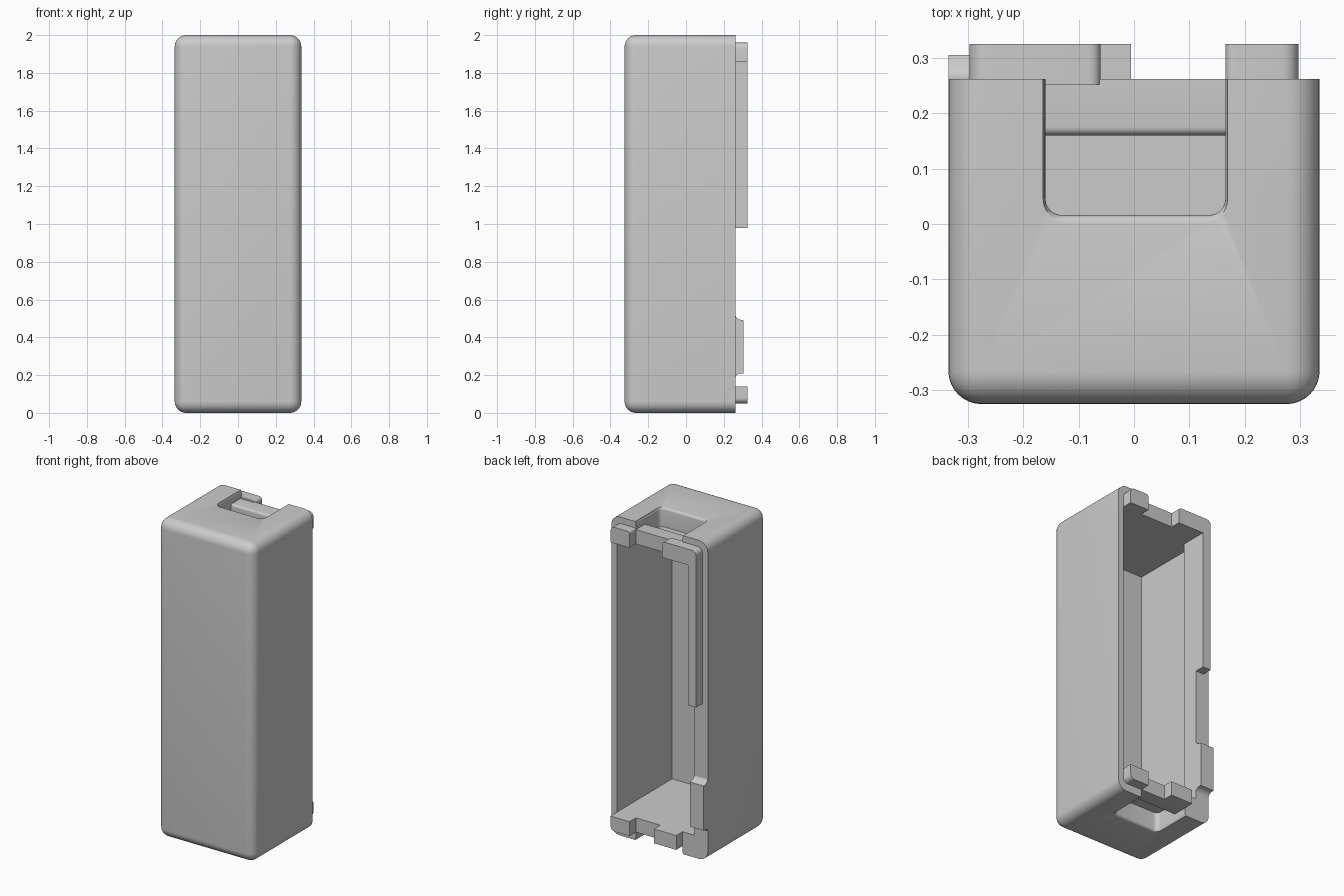
import bpy, bmesh, math
from mathutils import Vector

old = bpy.data.objects.get("Cube")
if old:
    bpy.data.objects.remove(old, do_unlink=True)

GREY = (0.6, 0.6, 0.6, 1)
grey = bpy.data.materials.new("plain_grey")
grey.use_nodes = True
grey.diffuse_color = GREY
grey.node_tree.nodes["Principled BSDF"].inputs["Base Color"].default_value = GREY

HX, FRONT, BACK, TALL = 0.335, -0.325, 0.262, 2.0
INNER, WALL = 0.297, 0.14        # cavity half width, end wall thickness
SLOT_L, SLOT_R = -0.16, 0.165
TAB_BACK = 0.325


def finish(bm, name, smooth=True):
    bmesh.ops.recalc_face_normals(bm, faces=bm.faces)
    mesh = bpy.data.meshes.new(name)
    bm.to_mesh(mesh)
    bm.free()
    ob = bpy.data.objects.new(name, mesh)
    bpy.context.collection.objects.link(ob)
    mesh.materials.append(grey)
    if smooth:
        shade(ob)
    return ob


def shade(ob):
    bpy.ops.object.select_all(action='DESELECT')
    ob.select_set(True)
    bpy.context.view_layer.objects.active = ob
    bpy.ops.object.shade_smooth_by_angle(angle=math.radians(30))


def prism(name, points, axis, lo, hi, smooth=True):
    """Extrude a 2D outline along an axis."""
    place = {'x': lambda p, t: (t, p[0], p[1]),
             'y': lambda p, t: (p[0], t, p[1]),
             'z': lambda p, t: (p[0], p[1], t)}[axis]
    bm = bmesh.new()
    face = bm.faces.new([bm.verts.new(place(p, lo)) for p in points])
    ext = bmesh.ops.extrude_face_region(bm, geom=[face])
    move = Vector(place((0, 0), hi - lo))
    for v in ext["geom"]:
        if isinstance(v, bmesh.types.BMVert):
            v.co += move
    return finish(bm, name, smooth)


def rounded(x0, x1, y0, y1, radii, steps=6):
    """Rectangle outline; radii run from lower left, anticlockwise."""
    pts = []
    corners = [(x0, y0, 1, 1), (x1, y0, -1, 1), (x1, y1, -1, -1), (x0, y1, 1, -1)]
    for i, ((cx, cy, sx, sy), r) in enumerate(zip(corners, radii)):
        if r == 0:
            pts.append((cx, cy))
            continue
        for k in range(steps + 1):
            a = math.pi * (1 + i / 2 + k / steps / 2)
            pts.append((cx + sx * r + r * math.cos(a), cy + sy * r + r * math.sin(a)))
    return pts


def slot_cutter(flip):
    """Finger recess with a filleted lip, lofted from rounded outlines."""
    r, floor, bm, rings = 0.016, 1.88, bmesh.new(), []
    levels = [(floor, 0)]
    for k in range(6):
        a = math.pi / 2 * k / 5
        levels.append((TALL - r + r * math.sin(a), r * (1 - math.cos(a))))
    levels.append((TALL + 0.05, r))
    for z, grow in levels:
        rr = 0.03 + grow
        side = min(grow, 0.004)
        outline = rounded(SLOT_L - side, SLOT_R + side, 0.016 - grow, 0.35, (rr, rr, 0, 0))
        rings.append([bm.verts.new((x, y, TALL - z if flip else z)) for x, y in outline])
    for a, b in zip(rings, rings[1:]):
        for i in range(len(a)):
            j = (i + 1) % len(a)
            bm.faces.new((a[i], a[j], b[j], b[i]))
    bm.faces.new(rings[0])
    bm.faces.new(rings[-1])
    return finish(bm, "slot_cutter", False)


# Case: block with every edge rounded except those around the open back
bm = bmesh.new()
bmesh.ops.create_cube(bm, size=1)
for v in bm.verts:
    v.co = (v.co.x * 2 * HX, FRONT if v.co.y < 0 else BACK, (v.co.z + 0.5) * TALL)
edges = [e for e in bm.edges if min(v.co.y for v in e.verts) < 0]
bmesh.ops.bevel(bm, geom=edges, offset=0.06, segments=8, profile=0.5, affect='EDGES')
case = finish(bm, "case", False)

# Cavity, with a thick rib left along the right rear edge
cavity = [(-INNER, -0.287), (INNER, -0.287), (INNER, 0.35),
          (-0.24, 0.35), (-0.24, 0.155), (-INNER, 0.155)]
cutters = [prism("cavity_cutter", cavity, 'z', WALL, TALL - WALL, False),
           slot_cutter(False), slot_cutter(True)]
for c in cutters:
    mod = case.modifiers.new("cut", 'BOOLEAN')
    mod.operation, mod.solver, mod.object = 'DIFFERENCE', 'EXACT', c
bpy.context.view_layer.update()
cut_mesh = bpy.data.meshes.new_from_object(
    case.evaluated_get(bpy.context.evaluated_depsgraph_get()))
case.modifiers.clear()
case.data = cut_mesh
for c in cutters:
    bpy.data.objects.remove(c, do_unlink=True)
shade(case)

# Low bars closing the back of each finger recess
for name, z0, z1, radii in (("top_slot_bar", TALL - WALL, 1.95, (0, 0, 0, 0.015)),
                            ("bottom_slot_bar", 0.05, WALL, (0.015, 0, 0, 0))):
    prism(name, rounded(0.16, BACK, z0, z1, radii), 'x', SLOT_L, SLOT_R)

# Small locating tabs on the rear rim
LOW, HIGH, R = 0.05, WALL, 0.03
prism("top_left_tab", rounded(SLOT_R, INNER, TALL - HIGH, 1.96, (0, 0, R, 0.015)),
      'y', BACK - 0.01, TAB_BACK)
prism("bottom_left_tab", rounded(SLOT_R, INNER, LOW, HIGH, (0, R, 0, 0)),
      'y', BACK - 0.01, TAB_BACK)
prism("bottom_middle_tab", rounded(SLOT_L, -0.005, LOW, HIGH, (0, 0, 0, 0)),
      'y', BACK - 0.01, TAB_BACK)

# Long hooked rail: short arm across the top, long leg down the right side
hook = rounded(-INNER, -0.06, TALL - HIGH, 1.96, (0, 0, 0.02, R))[1:]
hook += [(-INNER, 0.98), (-0.24, 0.98), (-0.24, TALL - HIGH)]
prism("hooked_rail", hook, 'y', BACK - 0.01, TAB_BACK)

# Raised pad with flared ends on the right rim
pad = [(0.25, 0.19), (BACK, 0.19), (0.268, 0.2), (0.28, 0.208), (0.305, 0.21),
       (0.305, 0.49), (0.28, 0.495), (0.268, 0.503), (BACK, 0.515), (0.25, 0.515)]
prism("flared_pad", pad, 'x', -HX, -0.24)
